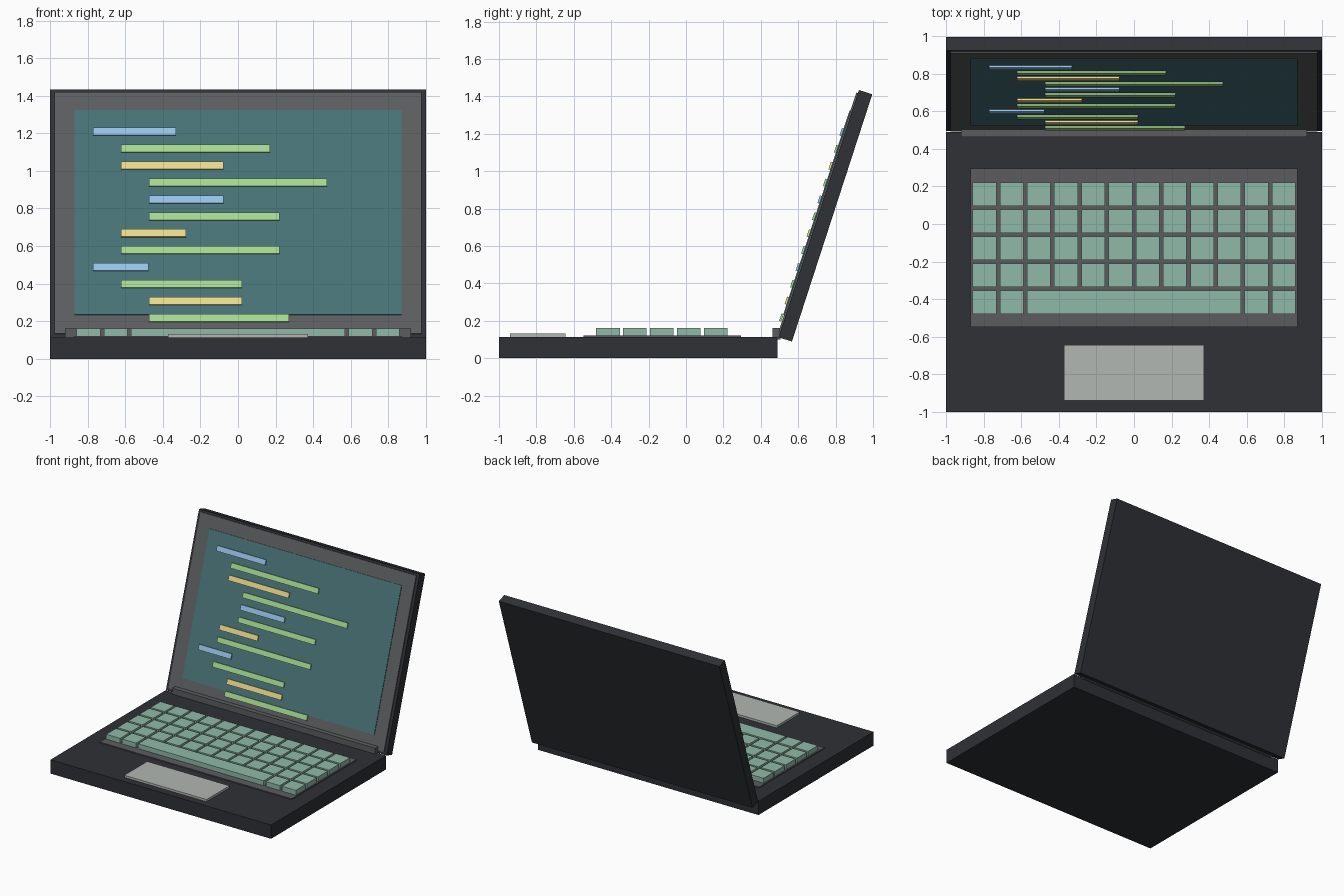
import bpy, bmesh
from math import radians
from mathutils import Matrix, Vector

if "Cube" in bpy.data.objects:
    bpy.data.objects.remove(bpy.data.objects["Cube"])


def material(name, rgb):
    # display colour (0-255) to linear
    m = bpy.data.materials.new(name)
    m.diffuse_color = [(c / 255) ** 2.2 for c in rgb] + [1]
    m.use_nodes = True
    m.node_tree.nodes["Principled BSDF"].inputs["Base Color"].default_value = m.diffuse_color
    return m


BODY = material("charcoal", (50, 52, 56))
TRIM = material("trim_grey", (92, 93, 95))
KEY = material("key_green", (143, 184, 167))
PAD = material("pad_grey", (176, 182, 177))
SCREEN = material("screen_teal", (74, 114, 119))
CODE = {"blue": material("code_blue", (150, 195, 232)),
        "green": material("code_green", (165, 218, 145)),
        "yellow": material("code_yellow", (235, 218, 140))}

# lid frame: origin at its lower front edge, z up the panel, y towards the back
LID = Matrix.Translation((0, 0.495, 0.112)) @ Matrix.Rotation(radians(-18), 4, 'X')


def box(name, x, y, z, mat, frame=None):
    """Box from (min, max) ranges, optionally placed in a tilted frame."""
    bm = bmesh.new()
    bmesh.ops.create_cube(bm, size=1)
    mid = Vector([(a + b) / 2 for a, b in (x, y, z)])
    size = Vector([b - a for a, b in (x, y, z)])
    bmesh.ops.scale(bm, vec=size, verts=bm.verts)
    bmesh.ops.translate(bm, vec=mid, verts=bm.verts)
    mesh = bpy.data.meshes.new(name)
    bm.to_mesh(mesh)
    bm.free()
    mesh.materials.append(mat)
    ob = bpy.data.objects.new(name, mesh)
    bpy.context.collection.objects.link(ob)
    if frame:
        ob.matrix_world = frame
    return ob


# base, keyboard tray, trackpad, hinge bar
box("base", (-1, 1), (-1, 0.49), (0, 0.113), BODY)
box("keyboard_tray", (-0.87, 0.87), (-0.548, 0.295), (0.10, 0.121), TRIM)
box("trackpad", (-0.373, 0.373), (-0.94, -0.643), (0.10, 0.131), PAD)
box("hinge_bar", (-0.92, 0.92), (0.463, 0.505), (0.10, 0.162), TRIM)

# keys: five rows of twelve, with a space bar across the front row
PITCH, KEY_W = 0.1448, 0.126
for row in range(5):
    y0 = -0.48 + row * 0.144
    for col in range(12):
        if row == 0 and 2 <= col <= 9:
            continue
        x0 = -0.859 + col * PITCH
        box(f"key_{row}_{col}", (x0, x0 + KEY_W), (y0, y0 + KEY_W), (0.119, 0.161), KEY)
box("space_bar", (-0.569, 0.569), (-0.48, -0.48 + KEY_W), (0.119, 0.161), KEY)

# lid, bezel and screen
box("lid", (-1, 1), (0, 0.075), (0, 1.39), BODY, LID)
box("bezel", (-0.977, 0.977), (-0.009, 0.01), (0.021, 1.373), TRIM, LID)
box("screen", (-0.87, 0.87), (-0.014, 0.0), (0.125, 1.271), SCREEN, LID)

# lines of code on the screen: colour, left, right
lines = [("blue", -0.773, -0.33), ("green", -0.624, 0.17), ("yellow", -0.624, -0.077),
         ("green", -0.475, 0.473), ("blue", -0.475, -0.077), ("green", -0.475, 0.222),
         ("yellow", -0.624, -0.277), ("green", -0.624, 0.222), ("blue", -0.773, -0.477),
         ("green", -0.624, 0.021), ("yellow", -0.475, 0.021), ("green", -0.475, 0.272)]
for i, (colour, a, b) in enumerate(lines):
    u = 1.147 - i * 0.0947
    box(f"code_line_{i + 1}", (a, b), (-0.024, -0.012), (u - 0.021, u + 0.021), CODE[colour], LID)
